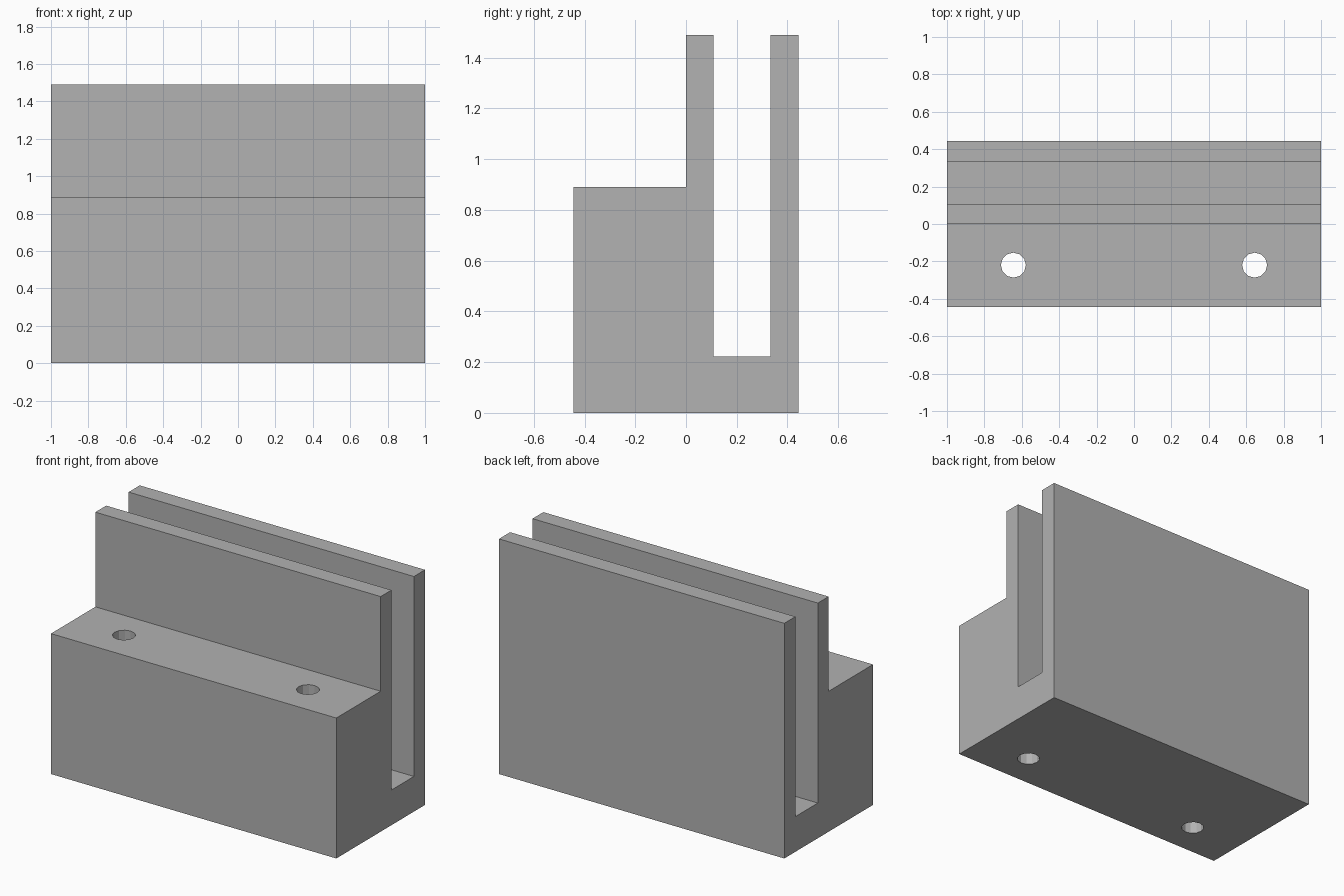
import bpy
import bmesh

if "Cube" in bpy.data.objects:
    bpy.data.objects.remove(bpy.data.objects["Cube"])

grey = bpy.data.materials.new("mid_grey")
grey.diffuse_color = (0.445, 0.445, 0.445, 1)
grey.use_nodes = True
grey.node_tree.nodes["Principled BSDF"].inputs["Base Color"].default_value = grey.diffuse_color


def make_object(name, bm):
    bmesh.ops.recalc_face_normals(bm, faces=bm.faces[:])
    mesh = bpy.data.meshes.new(name)
    bm.to_mesh(mesh)
    bm.free()
    mesh.materials.append(grey)
    obj = bpy.data.objects.new(name, mesh)
    bpy.context.collection.objects.link(obj)
    return obj


# Bracket body: stepped base with a deep slot, side profile (y, z) extruded along x
profile = [(-0.444, 0), (0.444, 0), (0.444, 1.49), (0.333, 1.49),
           (0.333, 0.223), (0.108, 0.223), (0.108, 1.49), (0, 1.49),
           (0, 0.89), (-0.444, 0.89)]
bm = bmesh.new()
face = bm.faces.new([bm.verts.new((-1, y, z)) for y, z in profile])
ext = bmesh.ops.extrude_face_region(bm, geom=[face])
bmesh.ops.translate(bm, vec=(2, 0, 0),
                    verts=[g for g in ext["geom"] if isinstance(g, bmesh.types.BMVert)])
body = make_object("slotted_bracket", bm)

# Two vertical screw holes through the step
for side, x in (("left", -0.645), ("right", 0.645)):
    bm = bmesh.new()
    bmesh.ops.create_cone(bm, cap_ends=True, segments=12,
                          radius1=0.067, radius2=0.067, depth=1.4)
    bmesh.ops.translate(bm, vec=(x, -0.22, 0.45), verts=bm.verts[:])
    cutter = make_object(side + "_hole_cutter", bm)
    cutter.hide_render = True
    cutter.display_type = 'WIRE'
    cut = body.modifiers.new(side + "_hole", 'BOOLEAN')
    cut.operation = 'DIFFERENCE'
    cut.solver = 'EXACT'
    cut.object = cutter
